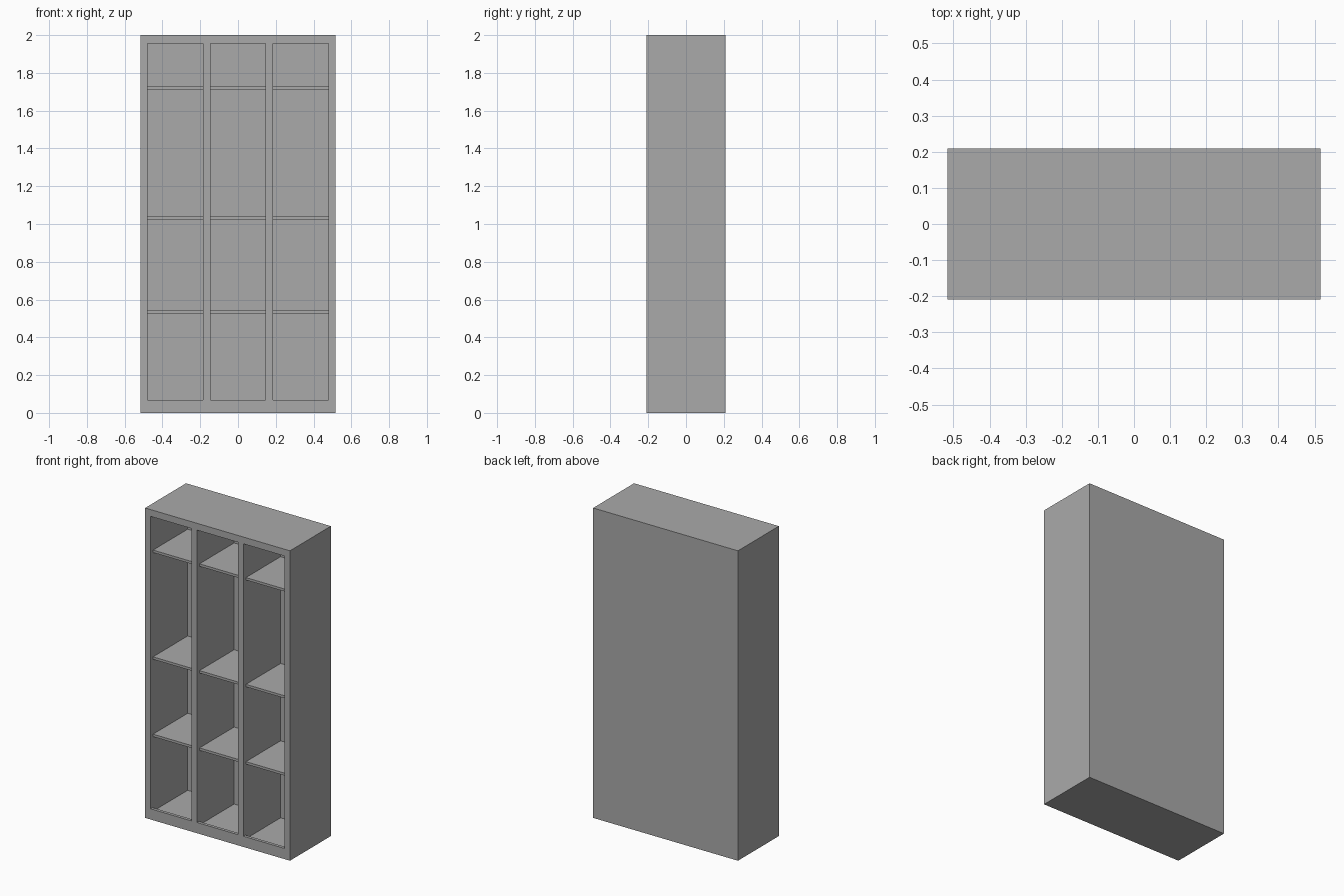
import bpy, bmesh

if "Cube" in bpy.data.objects:
    bpy.data.objects.remove(bpy.data.objects["Cube"])

W, D, H = 0.517, 0.2085, 2.0    # half width, half depth, height
T = 0.039                       # board thickness
CAP = 0.044                     # top and bottom board thickness
IN = W - T                      # inner half width
BACK = D - T                    # inner face of back panel
BAY = (2 * IN - 2 * T) / 3      # bay width

grey = bpy.data.materials.new("dark_grey")
grey.diffuse_color = (0.4, 0.4, 0.4, 1)
grey.use_nodes = True
grey.node_tree.nodes["Principled BSDF"].inputs["Base Color"].default_value = grey.diffuse_color


def box(name, x0, x1, y0, y1, z0, z1):
    me = bpy.data.meshes.new(name)
    bm = bmesh.new()
    bmesh.ops.create_cube(bm, size=1)
    for v in bm.verts:
        v.co = (x1 if v.co.x > 0 else x0,
                y1 if v.co.y > 0 else y0,
                z1 if v.co.z > 0 else z0)
    bm.to_mesh(me)
    bm.free()
    me.materials.append(grey)
    ob = bpy.data.objects.new(name, me)
    bpy.context.collection.objects.link(ob)
    return ob


# Outer carcass: sides, top, bottom, plinth lip and back
box("side_left", -W, -IN, -D, D, 0, H)
box("side_right", IN, W, -D, D, 0, H)
box("top_board", -IN, IN, -D, D, H - CAP, H)
box("bottom_board", -IN, IN, -D, D, 0, CAP)
box("plinth_lip", -IN, IN, -D, -D + 0.02, CAP, 0.069)
box("back_panel", -IN, IN, BACK, D, CAP, H - CAP)

# Vertical dividers
for i in (1, 2):
    x = -IN + i * BAY + (i - 1) * T
    box(f"divider_{i}", x, x + T, -D, BACK, CAP, H - CAP)

# Slightly recessed shelves in each bay
for i in range(3):
    x = -IN + i * (BAY + T)
    for j, z in enumerate((0.533, 1.032, 1.721)):
        box(f"shelf_{i + 1}_{j + 1}", x, x + BAY, -D + 0.025, BACK,
            z - 0.008, z + 0.008)
